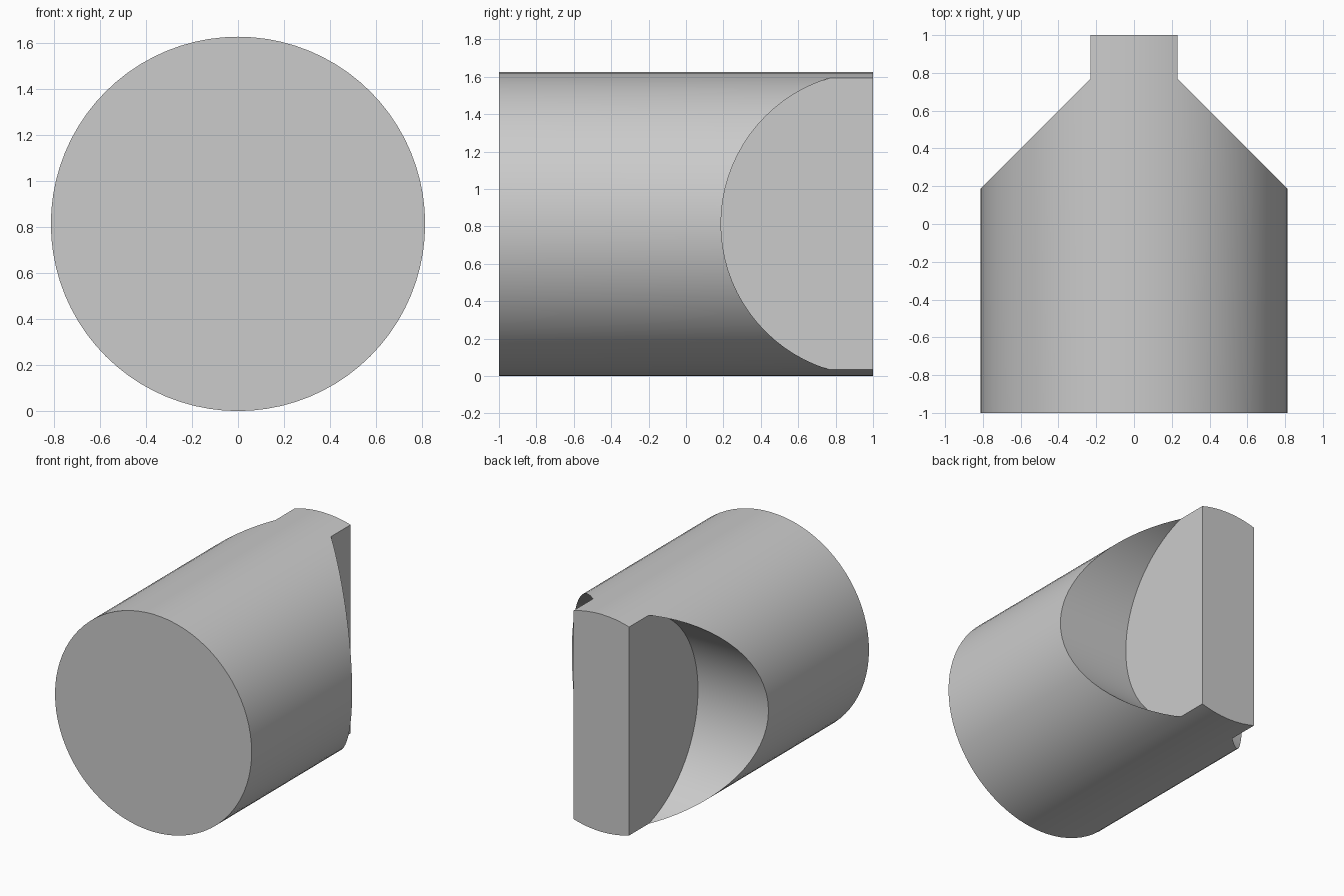
import bpy
from math import pi, radians

default_cube = bpy.data.objects.get("Cube")
if default_cube:
    bpy.data.objects.remove(default_cube, do_unlink=True)

RADIUS = 0.813       # shared by the body and the side scoops
HALF_TONGUE = 0.23   # half thickness of the flat tongue at the back
SIDES = 80

grey = bpy.data.materials.new("plain grey")
grey.use_nodes = True
COLOUR = (0.6, 0.6, 0.6, 1)
grey.diffuse_color = COLOUR
grey.node_tree.nodes["Principled BSDF"].inputs["Base Color"].default_value = COLOUR


def cylinder(name, depth, location, rotation):
    bpy.ops.mesh.primitive_cylinder_add(vertices=SIDES, radius=RADIUS, depth=depth,
                                        location=location, rotation=rotation)
    obj = bpy.context.object
    obj.name = name
    obj.data.materials.append(grey)
    return obj


# Round body lying along y
body = cylinder("round_body", 2, (0, 0, RADIUS), (pi / 2, 0, 0))

# Crosswise round scoops on both sides leave the tongue between them
scoops = []
for side, label in ((1, "left"), (-1, "right")):
    scoop = cylinder(label + "_scoop_cutter", 1,
                     (side * (HALF_TONGUE + 0.5), 1, RADIUS), (0, pi / 2, 0))
    scoop.hide_render = True
    scoops.append(scoop)
    cut = body.modifiers.new(label + "_scoop", "BOOLEAN")
    cut.operation = "DIFFERENCE"
    cut.solver = "EXACT"
    cut.object = scoop

bpy.ops.object.select_all(action="DESELECT")
body.select_set(True)
bpy.context.view_layer.objects.active = body
for name in [m.name for m in body.modifiers]:
    bpy.ops.object.modifier_apply(modifier=name)
for scoop in scoops:
    bpy.data.objects.remove(scoop, do_unlink=True)

# Smooth round walls, crisp cut edges
bpy.ops.object.shade_smooth_by_angle(angle=radians(30))
